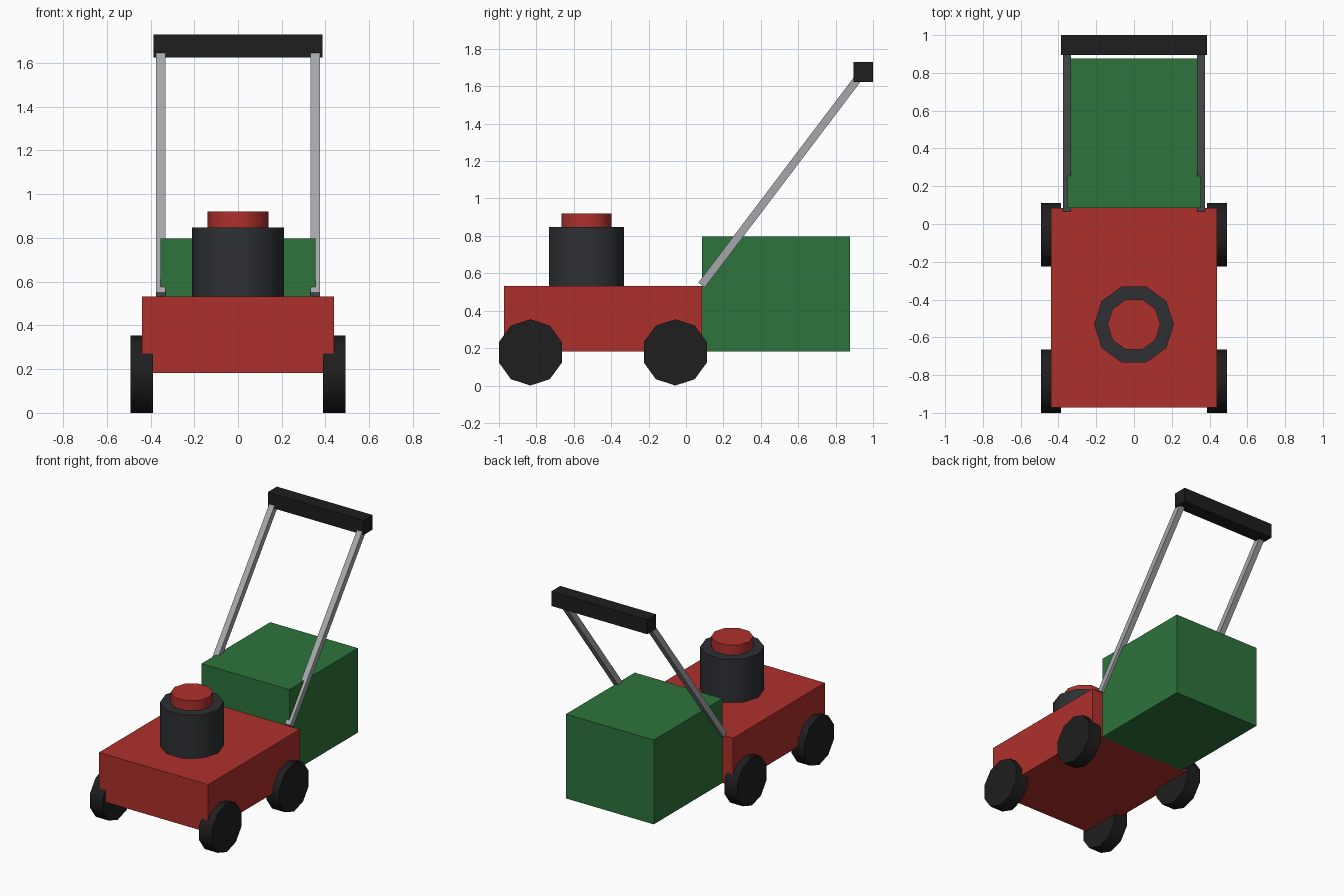
import bpy, bmesh
from math import radians, pi
from mathutils import Matrix, Vector

if "Cube" in bpy.data.objects:
    bpy.data.objects.remove(bpy.data.objects["Cube"])


def material(name, color):
    m = bpy.data.materials.new(name)
    m.diffuse_color = (*color, 1)
    m.use_nodes = True
    m.node_tree.nodes["Principled BSDF"].inputs["Base Color"].default_value = m.diffuse_color
    return m


RED = material("red_paint", (0.42, 0.03, 0.025))
GREEN = material("green_fabric", (0.026, 0.175, 0.044))
ENGINE = material("dark_metal", (0.027, 0.029, 0.033))
RUBBER = material("black_rubber", (0.013, 0.013, 0.013))
METAL = material("bare_metal", (0.38, 0.39, 0.41))


def finish(name, bm, mat, smooth=False):
    mesh = bpy.data.meshes.new(name)
    bm.to_mesh(mesh)
    bm.free()
    mesh.materials.append(mat)
    obj = bpy.data.objects.new(name, mesh)
    bpy.context.collection.objects.link(obj)
    if smooth:
        bpy.ops.object.select_all(action='DESELECT')
        bpy.context.view_layer.objects.active = obj
        obj.select_set(True)
        bpy.ops.object.shade_smooth_by_angle(angle=radians(45))
    return obj


def box(name, lo, hi, mat):
    lo, hi = Vector(lo), Vector(hi)
    bm = bmesh.new()
    bmesh.ops.create_cube(bm, size=1, matrix=Matrix.Translation((lo + hi) / 2)
                          @ Matrix.Diagonal((*(hi - lo), 1)))
    return finish(name, bm, mat)


def drum(name, center, radius, depth, mat, along_x=False):
    # ten-sided cylinder; a corner points along x, or up when lying along x
    rot = Matrix.Rotation(pi / 2, 4, 'Z')
    if along_x:
        rot = Matrix.Rotation(pi / 2, 4, 'Y') @ rot
    bm = bmesh.new()
    bmesh.ops.create_cone(bm, cap_ends=True, segments=10, radius1=radius,
                          radius2=radius, depth=depth,
                          matrix=Matrix.Translation(center) @ rot)
    return finish(name, bm, mat, smooth=True)


def bar(name, start, end, width, mat):
    # square bar between two points in a plane of constant x
    start, end = Vector(start), Vector(end)
    d = end - start
    z, x = d.normalized(), Vector((1, 0, 0))
    rot = Matrix((x, z.cross(x), z)).transposed().to_4x4()
    bm = bmesh.new()
    bmesh.ops.create_cube(bm, size=1, matrix=Matrix.Translation((start + end) / 2)
                          @ rot @ Matrix.Diagonal((width, width, d.length, 1)))
    return finish(name, bm, mat)


# Body and grass bag
box("deck", (-0.44, -0.972, 0.182), (0.44, 0.085, 0.531), RED)
box("grass_bag", (-0.354, 0.085, 0.182), (0.354, 0.877, 0.797), GREEN)

# Engine with its cap
drum("engine", (0, -0.532, 0.685), 0.211, 0.324, ENGINE)
drum("engine_cap", (0, -0.532, 0.875), 0.14, 0.09, RED)

# Wheels and handle rods on both sides
for side, s in (("left", -1), ("right", 1)):
    for end, y in (("front", -0.832), ("rear", -0.057)):
        drum(f"{end}_{side}_wheel", (s * 0.44, y, 0.177), 0.177, 0.105, RUBBER, True)
    bar(f"{side}_handle_rod", (s * 0.354, 0.083, 0.537), (s * 0.354, 0.945, 1.675),
        0.043, METAL)

# Handle grip
box("handle_grip", (-0.387, 0.896, 1.624), (0.387, 1.0, 1.73), RUBBER)
